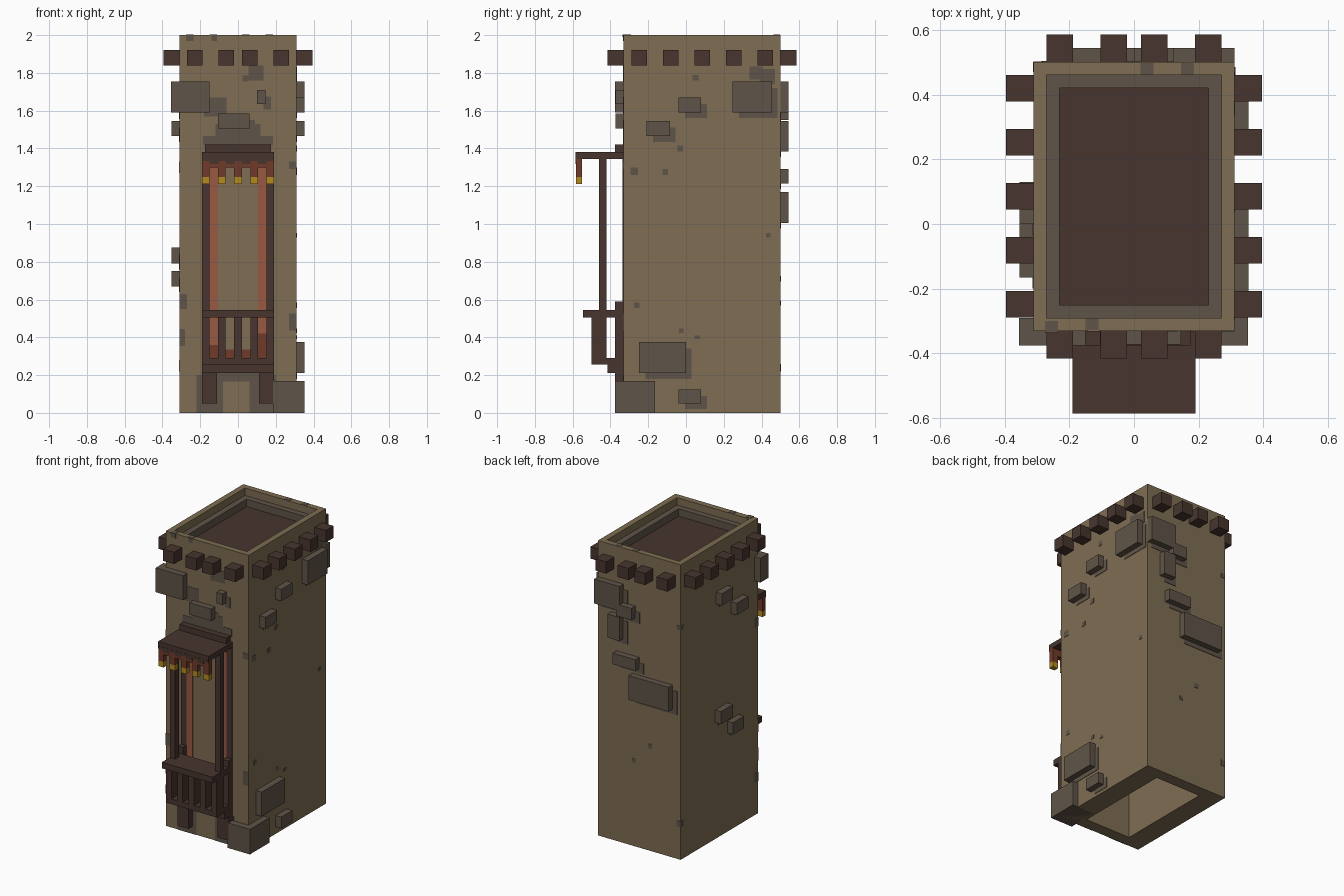
import bpy, bmesh, math
from mathutils import Vector

cube = bpy.data.objects.get("Cube")
if cube:
    bpy.data.objects.remove(cube, do_unlink=True)


def material(name, r, g, b):
    lin = [((c / 255 + 0.055) / 1.055) ** 2.4 for c in (r, g, b)] + [1]
    m = bpy.data.materials.new(name)
    m.use_nodes = True
    m.diffuse_color = lin
    bsdf = m.node_tree.nodes["Principled BSDF"]
    bsdf.inputs["Base Color"].default_value = lin
    bsdf.inputs["Roughness"].default_value = 0.9
    return m


TAN = material("tan plaster", 126, 109, 82)
STONE = material("grey stone", 95, 84, 72)
WOOD = material("dark wood", 71, 53, 46)
RED = material("red cloth", 112, 58, 40)
ORANGE = material("faded orange cloth", 153, 90, 66)
GOLD = material("gold trim", 178, 138, 32)

# Wall extents of the tower
X0, X1, Y0, Y1 = -0.31, 0.31, -0.33, 0.50


def finish(bm, name, mats):
    bmesh.ops.recalc_face_normals(bm, faces=bm.faces)
    me = bpy.data.meshes.new(name)
    bm.to_mesh(me)
    bm.free()
    for m in mats:
        me.materials.append(m)
    ob = bpy.data.objects.new(name, me)
    bpy.context.collection.objects.link(ob)
    return ob


def boxes(name, mat, items):
    """One object made of boxes given as (x0, x1, y0, y1, z0, z1)."""
    bm = bmesh.new()
    for b in items:
        vs = bmesh.ops.create_cube(bm, size=1)["verts"]
        for v in vs:
            v.co = Vector([b[2 * i] if v.co[i] < 0 else b[2 * i + 1] for i in range(3)])
    return finish(bm, name, [mat])


def on_wall(side, u0, u1, z0, z1, out, sink=0.01):
    """Box standing out from one wall; u runs along x or y."""
    return {
        "front": (u0, u1, Y0 - out, Y0 + sink, z0, z1),
        "back": (u0, u1, Y1 - sink, Y1 + out, z0, z1),
        "right": (X1 - sink, X1 + out, u0, u1, z0, z1),
        "left": (X0 - out, X0 + sink, u0, u1, z0, z1),
    }[side]


# Tower shell: rectangular rings lofted from hollow inside to the roof
bm = bmesh.new()
rings = [  # inset x, inset y, height
    (0.14, 0.08, 1.80), (0.14, 0.08, 0.0), (0, 0, 0.0), (0, 0, 2.0),
    (0.04, 0.04, 2.0), (0.04, 0.04, 1.95), (0.08, 0.08, 1.95), (0.08, 0.08, 1.90)]
seg_mats = [0, 0, 0, 0, 0, 1, 1]
loops = []
for ix, iy, z in rings:
    loops.append([bm.verts.new(p) for p in (
        (X0 + ix, Y0 + iy, z), (X1 - ix, Y0 + iy, z),
        (X1 - ix, Y1 - iy, z), (X0 + ix, Y1 - iy, z))])
for k, mi in enumerate(seg_mats):
    for i in range(4):
        j = (i + 1) % 4
        f = bm.faces.new((loops[k][i], loops[k][j], loops[k + 1][j], loops[k + 1][i]))
        f.material_index = mi
bm.faces.new(loops[0])
bm.faces.new(loops[-1]).material_index = 2
finish(bm, "tower_shell", [TAN, STONE, WOOD])

# Beam ends under the parapet
beams = []
for u in (-0.23, -0.0625, 0.0625, 0.23):
    for side in ("front", "back"):
        beams.append(on_wall(side, u - 0.041, u + 0.041, 1.84, 1.92, 0.085))
for i in range(5):
    u = -0.248 + 0.167 * i
    for side in ("right", "left"):
        beams.append(on_wall(side, u - 0.041, u + 0.041, 1.84, 1.92, 0.085))
boxes("beam_ends", WOOD, beams)

# Raised stones on each wall: u0, u1, z0, z1
stones = {
    "front": [(-0.105, 0.06, 1.505, 1.585), (0.10, 0.145, 1.635, 1.71)],
    "right": [(0.245, 0.455, 1.59, 1.755), (-0.04, 0.08, 1.59, 1.67),
              (-0.21, -0.085, 1.465, 1.545), (-0.25, 0.0, 0.21, 0.375),
              (-0.04, 0.08, 0.05, 0.125)],
    "left": [(0.0, 0.12, 1.59, 1.67), (-0.165, -0.04, 1.465, 1.545),
             (0.0, 0.13, 0.79, 0.875), (-0.12, 0.0, 0.67, 0.75)],
    "back": [(0.12, 0.31, 1.59, 1.755), (0.03, 0.14, 1.55, 1.63),
             (0.12, 0.21, 1.385, 1.545), (0.0, 0.17, 1.215, 1.29),
             (-0.25, 0.05, 1.005, 1.17)],
}
blocks = [on_wall(s, *b, 0.043) for s, lst in stones.items() for b in lst]
# Corner stones
blocks.append((-0.355, -0.15, -0.375, -0.29, 1.59, 1.755))
blocks.append((0.185, 0.352, -0.375, -0.165, 0.0, 0.17))
boxes("raised_stones", STONE, blocks)

# Worn grey patches beside the stones and scattered over the walls
patches = []
for side, lst in stones.items():
    lo, hi = (X0, X1) if side in ("front", "back") else (Y0, Y1)
    s = -1 if side in ("left", "back") else 1
    for u0, u1, z0, z1 in lst:
        a, b = sorted((u0 + s * 0.035, u1 + s * 0.03))
        patches.append(on_wall(side, max(a, lo), min(b, hi), max(z0 - 0.03, 0), z1 - 0.035, 0.003))
spots = {  # centre u, centre z, width, height
    "front": [(-0.255, 1.985, 0.04, 0.03), (-0.125, 1.985, 0.03, 0.03),
              (0.095, 1.80, 0.08, 0.08), (0.04, 1.77, 0.03, 0.03),
              (0.29, 1.31, 0.04, 0.04), (-0.29, 0.59, 0.04, 0.08),
              (-0.295, 0.40, 0.03, 0.09), (0.29, 0.48, 0.04, 0.09),
              (-0.12, 1.62, 0.12, 0.10), (0, 1.44, 0.37, 0.05),
              (0, 1.49, 0.24, 0.08), (-0.15, 0.10, 0.14, 0.20),
              (0.13, 0.10, 0.14, 0.20), (0, 0.19, 0.30, 0.05)],
    "right": [(0.37, 1.80, 0.07, 0.07), (0.43, 1.78, 0.08, 0.08),
              (0.05, 1.775, 0.03, 0.03), (-0.03, 1.40, 0.03, 0.03),
              (-0.275, 1.28, 0.04, 0.04), (-0.11, 1.275, 0.03, 0.03),
              (0.435, 0.94, 0.025, 0.025), (-0.025, 0.435, 0.025, 0.025),
              (0.06, 0.40, 0.03, 0.02), (-0.26, 0.57, 0.03, 0.03)],
    "back": [(-0.08, 0.71, 0.03, 0.03), (0.04, 0.58, 0.025, 0.025),
             (-0.295, 1.57, 0.03, 0.03), (-0.295, 0.24, 0.03, 0.04)],
    "left": [(0.485, 1.57, 0.03, 0.03), (0.485, 0.24, 0.03, 0.04),
             (-0.31, 0.25, 0.04, 0.06), (-0.31, 1.30, 0.04, 0.06)],
}
for side, lst in spots.items():
    for u, z, w, h in lst:
        patches.append(on_wall(side, u - w / 2, u + w / 2, z - h / 2, z + h / 2, 0.0025))
for x, y in ((0.04, 0.48), (0.165, 0.48), (-0.13, -0.31), (-0.255, -0.318)):
    patches.append((x - 0.02, x + 0.02, y - 0.018, y + 0.018, 1.99, 2.002))
boxes("worn_patches", STONE, patches)

# Canopy roof and the lintel above it
boxes("canopy", WOOD, [(-0.19, 0.19, -0.585, -0.325, 1.345, 1.38),
                       (-0.175, 0.175, -0.375, -0.325, 1.345, 1.42)])

# Awning with five hanging strips and gold tips
strip_xs = [-0.17, -0.085, 0.0, 0.085, 0.17]
boxes("awning_cloth", RED, [(-0.19, 0.19, -0.583, -0.55, 1.30, 1.345)]
      + [(x - 0.02, x + 0.02, -0.583, -0.55, 1.25, 1.30) for x in strip_xs])
boxes("awning_tips", GOLD, [(x - 0.02, x + 0.02, -0.583, -0.55, 1.213, 1.25) for x in strip_xs])
boxes("awning_shade_edge", WOOD, [(-0.19, 0.19, -0.586, -0.58, 1.333, 1.35)]
      + [(x - 0.024, x + 0.024, -0.586, -0.58, 1.318, 1.335)
         for x in (-0.128, -0.043, 0.043, 0.128)])

# Balcony posts, wall posts and legs, mirrored left and right
posts, curtains, hems = [], [], []
for s in (-1, 1):
    def pair(a, b, *rest):
        return (*sorted((s * a, s * b)), *rest)
    posts.append(pair(0.15, 0.19, -0.46, -0.42, 0.29, 1.35))
    posts.append(pair(0.15, 0.19, -0.375, -0.325, 0.21, 0.59))
    posts.append(pair(0.11, 0.19, -0.375, -0.325, 0.05, 0.22))
    posts.append(pair(0.15, 0.19, -0.337, -0.325, 0.59, 1.35))
    zc = 0.36 if s < 0 else 0.42
    curtains.append(pair(0.105, 0.15, -0.336, -0.325, zc, 1.30))
    hems.append(pair(0.105, 0.15, -0.336, -0.325, 0.29, zc))
hems.append((-0.105, 0.105, -0.336, -0.325, 0.29, 0.335))
boxes("balcony_posts", WOOD, posts)
boxes("curtains", ORANGE, curtains)
boxes("curtain_hems", RED, hems)

# Balcony floor, support beam, rail and balusters
boxes("balcony_floor", WOOD, [(-0.19, 0.19, -0.50, -0.325, 0.255, 0.29),
                              (-0.19, 0.19, -0.415, -0.325, 0.21, 0.255)])
boxes("balcony_rail", WOOD, [(-0.19, 0.19, -0.545, -0.375, 0.505, 0.545)])
boxes("balusters", WOOD, [(x - 0.02, x + 0.02, -0.50, -0.42, 0.285, 0.51) for x in strip_xs])
